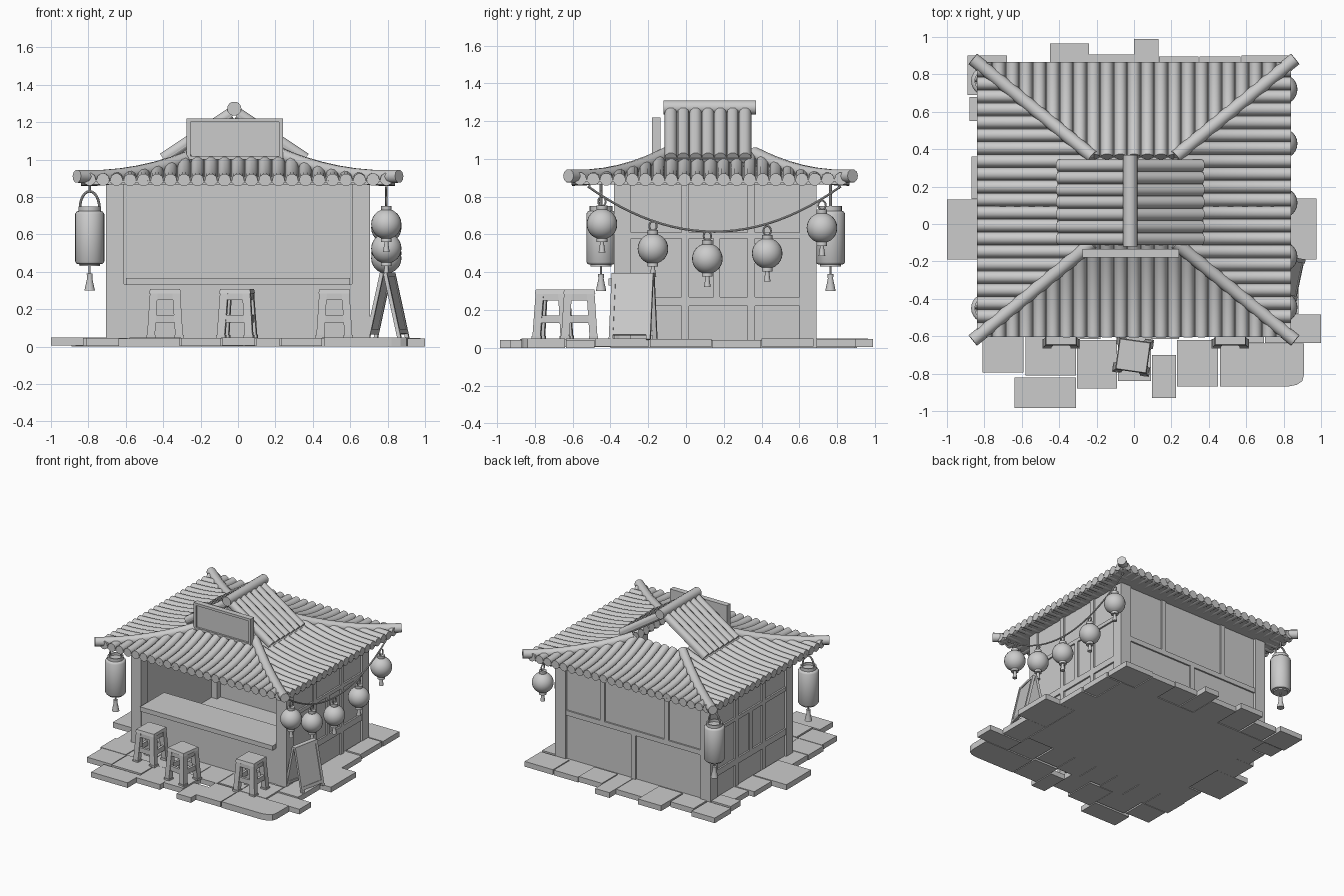
import bpy, bmesh, math
from mathutils import Matrix, Vector

if "Cube" in bpy.data.objects:
    bpy.data.objects.remove(bpy.data.objects["Cube"])

grey = bpy.data.materials.new("plain grey")
grey.diffuse_color = (0.6, 0.6, 0.6, 1)
grey.use_nodes = True
grey.node_tree.nodes["Principled BSDF"].inputs["Base Color"].default_value = grey.diffuse_color


def finish(name, bm, smooth=False):
    bmesh.ops.recalc_face_normals(bm, faces=bm.faces)
    me = bpy.data.meshes.new(name)
    bm.to_mesh(me)
    bm.free()
    ob = bpy.data.objects.new(name, me)
    bpy.context.collection.objects.link(ob)
    me.materials.append(grey)
    if smooth:
        select(ob)
        bpy.ops.object.shade_smooth_by_angle(angle=math.radians(40))
    return ob


def select(ob):
    bpy.ops.object.select_all(action='DESELECT')
    ob.select_set(True)
    bpy.context.view_layer.objects.active = ob


def hexa(bm, b, zb, t, zt, mat=Matrix()):
    # block between a bottom rectangle and a top rectangle (x0, x1, y0, y1)
    vs = [bm.verts.new(mat @ Vector(p)) for r, z in ((b, zb), (t, zt))
          for p in ((r[0], r[2], z), (r[1], r[2], z), (r[1], r[3], z), (r[0], r[3], z))]
    for f in ((3, 2, 1, 0), (4, 5, 6, 7), (0, 1, 5, 4), (1, 2, 6, 5), (2, 3, 7, 6), (3, 0, 4, 7)):
        bm.faces.new([vs[i] for i in f])


def boxes(name, items, mat=Matrix()):
    bm = bmesh.new()
    for x0, x1, y0, y1, z0, z1 in items:
        hexa(bm, (x0, x1, y0, y1), z0, (x0, x1, y0, y1), z1, mat)
    return finish(name, bm)


def tubes(name, paths, r, res=3):
    cu = bpy.data.curves.new(name, 'CURVE')
    cu.dimensions, cu.bevel_depth, cu.bevel_resolution, cu.use_fill_caps = '3D', r, res, True
    for pts in paths:
        sp = cu.splines.new('POLY')
        sp.points.add(len(pts) - 1)
        for p, q in zip(sp.points, pts):
            p.co = (*q, 1)
    ob = bpy.data.objects.new(name, cu)
    bpy.context.collection.objects.link(ob)
    cu.materials.append(grey)
    select(ob)
    bpy.ops.object.convert(target='MESH')
    bpy.ops.object.shade_smooth_by_angle(angle=math.radians(40))


def lathe(name, prof, loc, n=24):
    bm = bmesh.new()
    vs = [bm.verts.new((r, 0, z)) for r, z in prof]
    es = [bm.edges.new(p) for p in zip(vs, vs[1:])]
    bmesh.ops.spin(bm, geom=vs + es, cent=(0, 0, 0), axis=(0, 0, 1), angle=math.tau, steps=n)
    bmesh.ops.remove_doubles(bm, verts=bm.verts, dist=0.0002)
    bmesh.ops.translate(bm, verts=bm.verts, vec=loc)
    return finish(name, bm, True)


# paving stones around the floor slab: x0, x1, y0, y1
stones = [(-.89, -.68, .69, .9), (-.67, -.46, .69, .86), (-.45, -.24, .69, .965), (-.24, 0, .69, .905),
          (0, .13, .69, .99), (.135, .345, .69, .895), (.35, .57, .69, .895), (.575, .83, .69, .9),
          (-.88, -.7, .55, .68), (-.82, -.7, .365, .545), (-.87, -.7, .135, .36), (-1, -.7, -.19, .13),
          (-.82, -.7, -.4, -.195), (-.83, -.6, -.595, -.4), (.7, .83, .4, .675), (.7, .84, .14, .395),
          (.7, .975, -.19, .135), (.7, .88, -.48, -.195), (.7, 1, -.635, -.485),
          (-.81, -.59, -.795, -.6), (-.58, -.31, -.81, -.6), (-.64, -.31, -.985, -.82), (-.305, -.09, -.88, -.62),
          (-.085, .09, -.84, -.6), (.095, .225, -.93, -.7), (.23, .45, -.87, -.62), (.46, .695, -.635, -.4)]
boxes("paving_stones", [(*s, 0.003 * (i % 3), 0.042 + 0.004 * (i % 3)) for i, s in enumerate(stones)])
boxes("inner_paving", [(-.595 + .21 * i, -.39 + .21 * i, -.6 - .015 * (i % 2), -.4, .003, .044) for i in range(5)])
boxes("floor_slab", [(-.7, .7, -.4, .69, 0, .042)])
bm = bmesh.new()   # corner stone with one rounded corner
pts = [(.46, -.64), (.46, -.87), (.82, -.87), (.87, -.86), (.9, -.84), (.91, -.8), (.91, -.64)]
f = bm.faces.new([bm.verts.new((x, y, 0)) for x, y in pts])
g = bmesh.ops.extrude_face_region(bm, geom=[f])["geom"]
bmesh.ops.translate(bm, verts=[v for v in g if isinstance(v, bmesh.types.BMVert)], vec=(0, 0, .05))
finish("rounded_stone", bm)

# walls, posts and counter
boxes("corner_posts", [(x, x + .095, y, y + .09, .03, .87) for x in (-.705, .61) for y in (-.38, .6)])
boxes("side_walls", [(x, x + .03, -.36, .67, .03, .87) for x in (-.69, .66)])
boxes("back_wall", [(-.66, .66, .645, .67, .03, .87)])
boxes("front_wall", [(-.62, .62, -.375, -.34, .03, .335)])
boxes("counter", [(-.6, .6, -.41, -.1, .33, .367)])
side = [(-.29, .6, .58, .61), (-.29, .6, .22, .27),
        (-.025, .015, .04, .87), (.325, .365, .04, .87), (.145, .18, .27, .58)]
boxes("side_wall_frames", [(x, x + .016, *s) for x in (-.703, .687) for s in side])
back = [(-.61, .61, .4, .44), (.26, .3, .44, .87), (-.32, -.28, .44, .87), (-.02, .02, .04, .4)]
boxes("back_wall_frames", [(a, b, .668, .683, c, d) for a, b, c, d in back])
# eave boards form an open ring, so the building has no ceiling
boxes("eave_boards", [(-.82, .82, -.585, -.36, .866, .884), (-.82, .82, .66, .85, .866, .884),
                      (-.82, -.67, -.36, .66, .866, .884), (.67, .82, -.36, .66, .866, .884)])

# lower roof: a hollow, curved hip
CY, EX, EY, TX, TY = .13, .84, .735, .22, .23


def roof(side, u, t):
    half, dist = (EX, EY - (EY - TY) * t) if side % 2 == 0 else (EY, EX - (EX - TX) * t)
    z = .886 + .125 * max(t, 0) ** 2.1 + .006 * (abs(u) / half) ** 4 * (1 - t)
    x, y = [(u, -dist), (dist, u), (-u, dist), (-dist, -u)][side]
    return (x, y + CY, z)


rows, hips, bm = [], [], bmesh.new()
for s in range(4):
    e, top, n = (EX, TX, 23) if s % 2 == 0 else (EY, TY, 21)
    for i in range(n):
        u = (i - (n - 1) / 2) * 2 * (e - .01) / n
        tm = min(1, (e - abs(u)) / (e - top))
        rows.append([Vector(roof(s, u, tm * k / 8)) + Vector((0, 0, .004)) for k in range(9)])
    grid = [[bm.verts.new(roof(s, (e - (e - top) * k / 8) * (j / 6 - 1), k / 8)) for j in range(13)]
            for k in range(9)]
    for k in range(8):
        for j in range(12):
            bm.faces.new((grid[k][j], grid[k][j + 1], grid[k + 1][j + 1], grid[k + 1][j]))
    hips.append([Vector(roof(s, e - (e - top) * t, t)) + Vector((0, 0, .018))
                 for t in (-.035, 0, .1, .2, .35, .5, .65, .8, .92, 1)])
bmesh.ops.remove_doubles(bm, verts=bm.verts, dist=.0005)
deck = finish("roof_deck", bm)
mod = deck.modifiers.new("thickness", 'SOLIDIFY')
mod.thickness, mod.offset = .01, -1
tubes("roof_tiles", rows, .034)
tubes("hip_ridges", hips, .036)

# upper gable roof with its ridge pole
RX = -.02
tubes("gable_tiles", [[(RX + s * .02, -.08 + .0655 * i, 1.245), (RX + s * .38, -.08 + .0655 * i, 1.005)]
                      for s in (-1, 1) for i in range(7)], .033)
bm = bmesh.new()
for s in (-1, 1):
    a, b = sorted((RX + s * .365, RX + s * .39))
    c, d = sorted((RX, RX + s * .025))
    hexa(bm, (a, b, -.11, .345), 1.0, (c, d, -.11, .345), 1.24)
finish("gable_deck", bm)
tubes("ridge_pole", [[(RX, -.12, 1.272), (RX, .37, 1.272)]], .038, 5)

# roof sign board with raised frame
boxes("sign_board", [(-.26, .225, -.165, -.135, 1.015, 1.205)])
boxes("sign_frame", [(-.275, .24, -.18, -.135, z, z + .02) for z in (1.0, 1.2)] +
      [(x, x + .02, -.18, -.135, 1.0, 1.22) for x in (-.275, .22)])

# round lanterns hanging on a sagging rope
LX = .793


def rope_z(y):
    return .615 + .24 * ((y - .15) / .67) ** 2


tubes("rope", [[(LX, -.52 + 1.34 * i / 24, rope_z(-.52 + 1.34 * i / 24)) for i in range(25)]], .006, 2)
ball = [(0, -.15), (.018, -.15), (.011, -.105), (.011, -.095), (.028, -.095), (.028, -.077)]
ball += [(.081 * math.cos(a), .081 * math.sin(a)) for a in [math.radians(d) for d in range(-70, 71, 14)]]
ball += [(.028, .077), (.028, .098), (0, .098)]
rings = []
for y, z in ((-.445, .655), (-.175, .525), (.113, .472), (.43, .5), (.72, .635)):
    lathe("round_lantern", ball, (LX, y, z))
    rings.append([(LX, y + .02 * math.sin(a), z + .12 + .025 * math.cos(a))
                  for a in [math.tau * i / 12 for i in range(13)]])
tubes("lantern_rings", rings, .005, 2)
tubes("rope_hooks", [[(LX, y, .88), (LX, y, .84)] for y in (-.51, .81)], .005, 2)

# tall lanterns under the left eave corners
tall = [(0, .3), (.028, .3), (.014, .365), (.016, .39), (.005, .392), (.005, .43), (.055, .43), (.055, .44),
        (.07, .443), (.078, .455), (.078, .71), (.07, .722), (.06, .725), (.06, .75), (.05, .75), (.05, .73), (0, .73)]
handles = []
for y in (-.45, .765):
    lathe("tall_lantern", tall, (-.793, y, 0))
    handles.append([(-.793 + .052 * math.cos(a), y, .74 + .09 * math.sin(a))
                    for a in [math.pi * i / 12 for i in range(13)]])
    handles.append([(-.793, y, .83), (-.793, y, .88)])
tubes("lantern_handles", handles, .007, 2)

# stools with splayed legs
for cx, cy, rot in ((-.39, -.565, 0), (-.005, -.705, -8), (.515, -.565, 0)):
    m = Matrix.Translation((cx, cy, 0)) @ Matrix.Rotation(math.radians(rot), 4, 'Z')
    bm = bmesh.new()
    hexa(bm, (-.085, .085, -.085, .085), .285, (-.08, .08, -.08, .08), .308, m)
    for sx in (-1, 1):
        for sy in (-1, 1):
            b, t = [(sx * c - .021, sx * c + .021, sy * c - .021, sy * c + .021) for c in (.075, .06)]
            hexa(bm, b, .06, t, .287, m)
            b = (b[0] - .004, b[1] + .004, b[2] - .004, b[3] + .004)
            hexa(bm, b, .045, b, .062, m)
    for s in (-1, 1):
        for z0, z1, c, w in ((.13, .17, .075, .07), (.25, .287, .068, .06)):
            r = (-w, w, s * c - .01, s * c + .01)
            hexa(bm, r, z0, r, z1, m)
            r = (r[2], r[3], -w, w)
            hexa(bm, r, z0, r, z1, m)
    finish("stool", bm)

# folding board standing by the right wall
for s in (-1, 1):
    m = (Matrix.Translation((.8, -.28, .393)) @ Matrix.Rotation(math.radians(-12), 4, 'Z')
         @ Matrix.Rotation(math.radians(-12.5 * s), 4, 'Y') @ Matrix.Translation((s * .009, 0, 0)))
    boxes("folding_board_panel", [(-.005, .005, -.1, .1, -.33, -.01)], m)
    boxes("folding_board_frame", [(-.01, .01, -.112, -.09, -.36, 0), (-.01, .01, .09, .112, -.36, 0),
                                  (-.01, .01, -.1, .1, -.025, 0), (-.01, .01, -.1, .1, -.335, -.31)], m)
